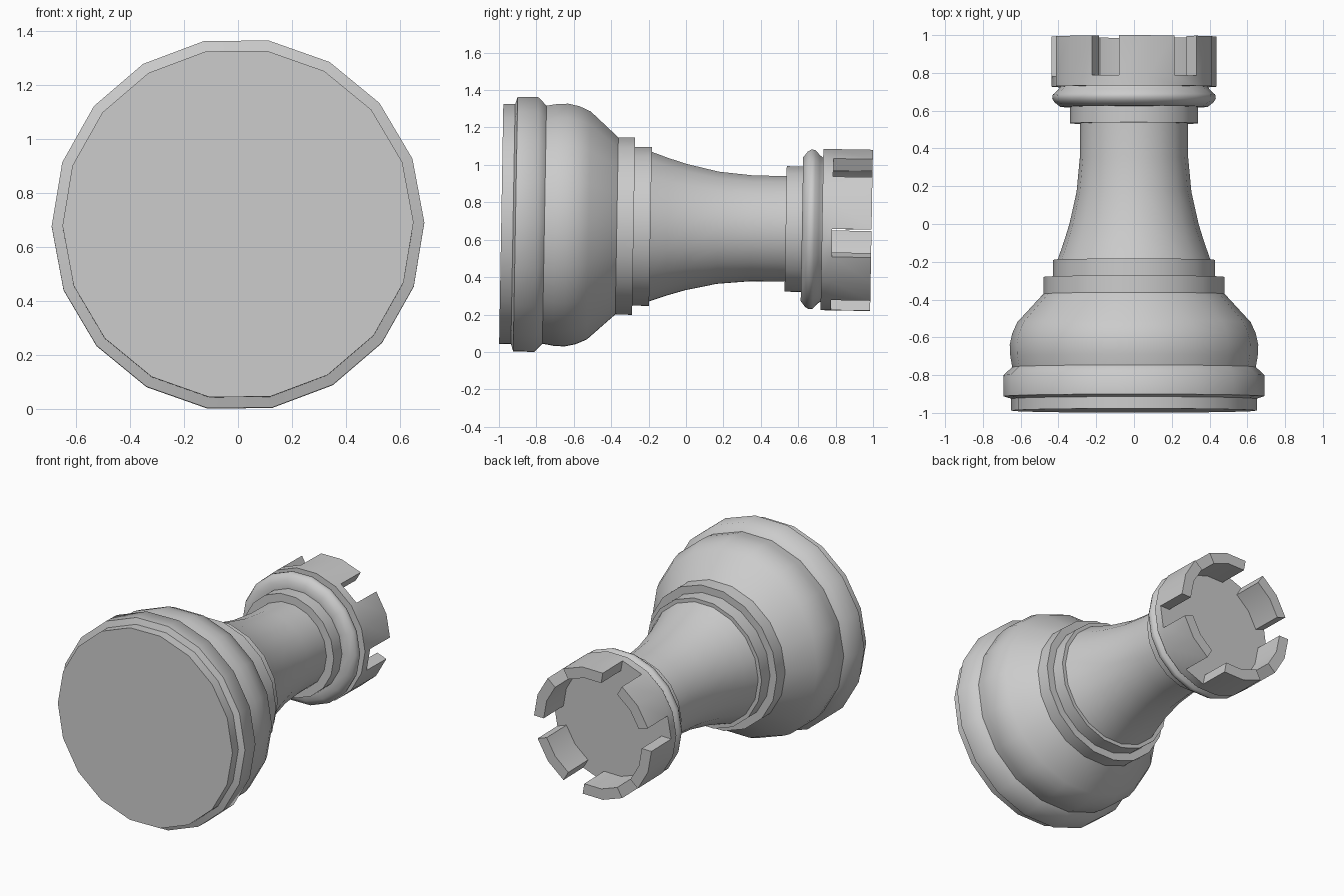
import bpy, bmesh
from math import sin, cos, radians

if "Cube" in bpy.data.objects:
    bpy.data.objects.remove(bpy.data.objects["Cube"])

SIDES = 18
SPIN = 0.6      # small turn about the long axis, degrees
TILT = -1.0     # small nose-down lean, degrees
CENTRE_Z = 0.667


def add_ring(bm, y, r):
    return [bm.verts.new((r * cos(radians(360 * k / SIDES + SPIN)), y,
                          r * sin(radians(360 * k / SIDES + SPIN))))
            for k in range(SIDES)]


def lathe(bm, profile):
    """Turn (y, radius) points about y; return the rings and last band."""
    rings = [add_ring(bm, y, r) for y, r in profile]
    band = []
    for a, b in zip(rings, rings[1:]):
        band = [bm.faces.new((a[k], a[(k + 1) % SIDES],
                              b[(k + 1) % SIDES], b[k]))
                for k in range(SIDES)]
    return rings, band


def finish(bm, name):
    # orient so that side walls face away from the axis
    bm.normal_update()
    bm.faces.ensure_lookup_table()
    f = bm.faces[0]
    c = f.calc_center_median()
    c.y = 0
    if f.normal.dot(c) < 0:
        bmesh.ops.reverse_faces(bm, faces=bm.faces[:])
    mesh = bpy.data.meshes.new(name)
    bm.to_mesh(mesh)
    bm.free()
    obj = bpy.data.objects.new(name, mesh)
    bpy.context.collection.objects.link(obj)
    obj.location.z = CENTRE_Z
    obj.rotation_euler.x = radians(TILT)
    bpy.ops.object.select_all(action='DESELECT')
    obj.select_set(True)
    bpy.context.view_layer.objects.active = obj
    bpy.ops.object.shade_smooth_by_angle(angle=radians(50))
    return obj


# Foot disc and flange, closed underneath
bm = bmesh.new()
rings, _ = lathe(bm, [(-0.988, 0.65), (-0.925, 0.65), (-0.912, 0.69),
                      (-0.80, 0.69), (-0.757, 0.645)])
bm.faces.new(list(reversed(rings[0])))
finish(bm, "foot")

# Turned sections between foot and crown
SECTIONS = {
    "belly": [(-0.757, 0.645), (-0.70, 0.655), (-0.64, 0.658),
              (-0.58, 0.645), (-0.52, 0.618), (-0.37, 0.48)],
    "lower_collars": [(-0.37, 0.48), (-0.28, 0.48), (-0.28, 0.43),
                      (-0.19, 0.43), (-0.19, 0.405)],
    "neck": [(-0.19, 0.405), (-0.10, 0.373), (0.0, 0.342), (0.17, 0.304),
             (0.35, 0.287), (0.533, 0.286)],
    "upper_collar": [(0.533, 0.286), (0.533, 0.34), (0.62, 0.34)],
    "neck_ring": [(0.62, 0.34), (0.62, 0.39), (0.645, 0.422), (0.665, 0.433),
                  (0.685, 0.43), (0.71, 0.402), (0.727, 0.39)],
}
for name, profile in SECTIONS.items():
    # collars start with a flat step, so the outward test needs a wall first
    bm = bmesh.new()
    lathe(bm, profile)
    bm.faces.ensure_lookup_table()
    bm.normal_update()
    bmesh.ops.recalc_face_normals(bm, faces=bm.faces[:])
    wall = max(bm.faces, key=lambda f: abs(f.normal.x * f.calc_center_median().x
                                           + f.normal.z * f.calc_center_median().z))
    c = wall.calc_center_median()
    if wall.normal.x * c.x + wall.normal.z * c.z < 0:
        bmesh.ops.reverse_faces(bm, faces=bm.faces[:])
    mesh_bm = bm
    mesh = bpy.data.meshes.new(name)
    mesh_bm.to_mesh(mesh)
    mesh_bm.free()
    obj = bpy.data.objects.new(name, mesh)
    bpy.context.collection.objects.link(obj)
    obj.location.z = CENTRE_Z
    obj.rotation_euler.x = radians(TILT)
    bpy.ops.object.select_all(action='DESELECT')
    obj.select_set(True)
    bpy.context.view_layer.objects.active = obj
    bpy.ops.object.shade_smooth_by_angle(angle=radians(50))

# Crown: cup floor with six battlements raised from its rim, two sides each
bm = bmesh.new()
rings, rim = lathe(bm, [(0.727, 0.39), (0.727, 0.437), (0.782, 0.437),
                        (0.782, 0.365)])
bm.faces.new(rings[-1])
bmesh.ops.recalc_face_normals(bm, faces=bm.faces[:])
raised = [f for k, f in enumerate(rim) if k % 3 != 2]
new = bmesh.ops.extrude_face_region(bm, geom=raised)["geom"]
bmesh.ops.translate(bm, vec=(0, 0.21, 0),
                    verts=[v for v in new if isinstance(v, bmesh.types.BMVert)])
bmesh.ops.delete(bm, geom=[f for f in raised if f.is_valid], context='FACES_ONLY')
bmesh.ops.recalc_face_normals(bm, faces=bm.faces[:])
bm.faces.ensure_lookup_table()
top = max(bm.faces, key=lambda f: f.calc_center_median().y)
if top.normal.y < 0:
    bmesh.ops.reverse_faces(bm, faces=bm.faces[:])
mesh = bpy.data.meshes.new("crown")
bm.to_mesh(mesh)
bm.free()
crown = bpy.data.objects.new("crown", mesh)
bpy.context.collection.objects.link(crown)
crown.location.z = CENTRE_Z
crown.rotation_euler.x = radians(TILT)
bpy.ops.object.select_all(action='DESELECT')
crown.select_set(True)
bpy.context.view_layer.objects.active = crown
bpy.ops.object.shade_smooth_by_angle(angle=radians(50))
